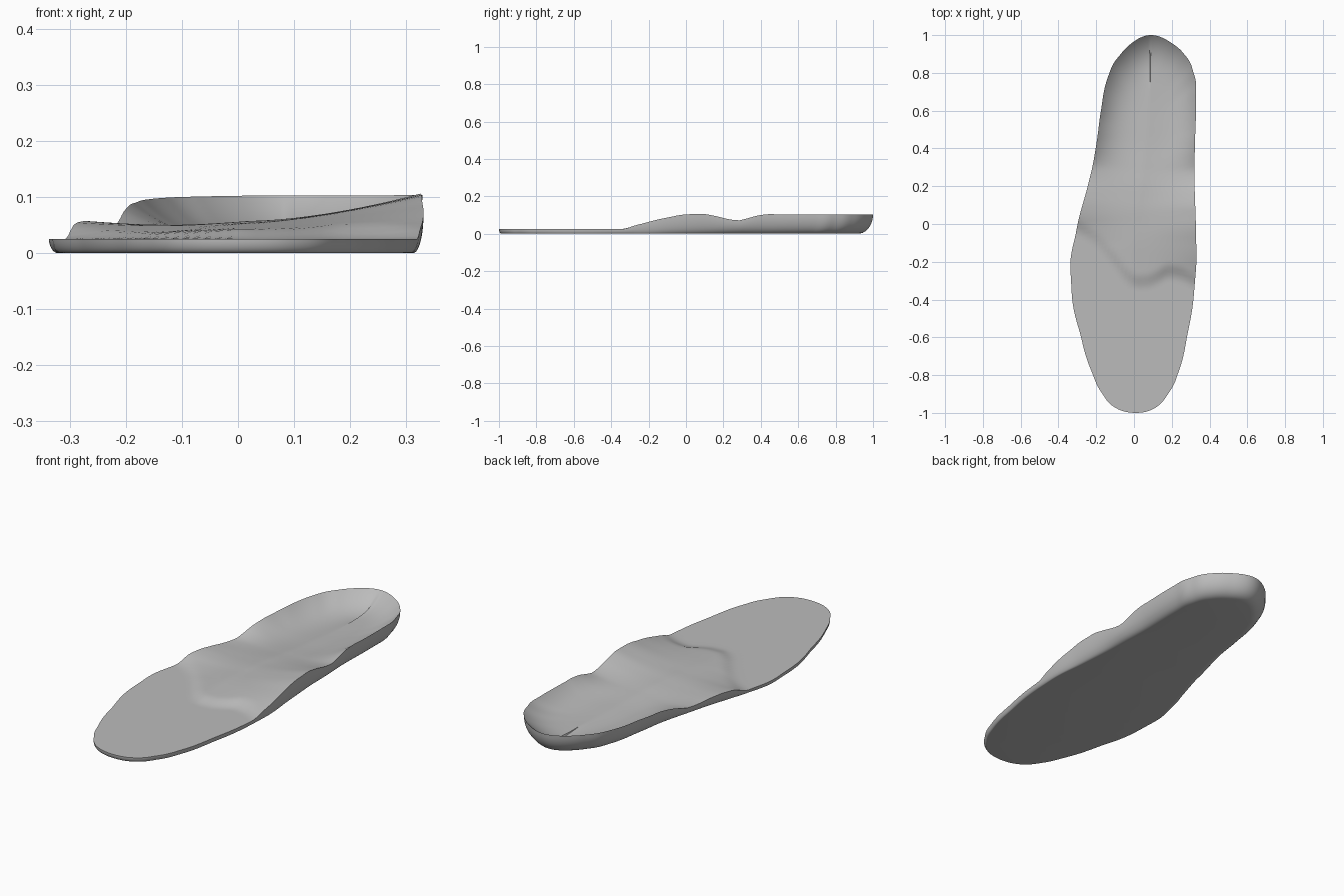
import bpy, bmesh, math
from mathutils import Vector

cube = bpy.data.objects.get("Cube")
if cube:
    bpy.data.objects.remove(cube, do_unlink=True)


def curve(knots, key=lambda v: v):
    """Smooth interpolating function through (position, value) pairs."""
    xs = [key(k) for k, _ in knots]
    vs = [v for _, v in knots]
    n = len(xs)
    slope = [(vs[min(i + 1, n - 1)] - vs[max(i - 1, 0)]) /
             (xs[min(i + 1, n - 1)] - xs[max(i - 1, 0)]) for i in range(n)]

    def f(value):
        x = min(max(key(value), xs[0]), xs[-1])
        i = next((j for j in range(n - 1) if x <= xs[j + 1]), n - 2)
        h = xs[i + 1] - xs[i]
        t = (x - xs[i]) / h
        a = vs[i] + slope[i] * h * t
        b = vs[i + 1] - slope[i + 1] * h * (1 - t)
        w = t * t * (3 - 2 * t)
        return a * (1 - w) + b * w
    return f


def angle(y):
    return math.acos(max(-1, min(1, -y)))


# Outline edges, smooth in angle so both tips are round
left_x = curve([(-1, .01), (-.98, -.085), (-.9, -.167), (-.8, -.217), (-.6, -.28),
                (-.3, -.333), (-.05, -.308), (.2, -.245), (.4, -.203), (.6, -.175),
                (.8, -.13), (.9, -.07), (.97, .005), (1, .09)], angle)
right_x = curve([(-1, .01), (-.98, .1), (-.9, .18), (-.8, .23), (-.6, .28),
                 (-.3, .323), (-.05, .328), (.2, .321), (.4, .322), (.7, .328),
                 (.8, .315), (.9, .265), (.97, .18), (1, .09)], angle)

# Rim heights, floor height, wall steepness and underside rounding along the length
right_rim = curve([(-.36, .026), (-.25, .05), (-.1, .086), (.05, .105), (.15, .096),
                   (.26, .073), (.32, .08), (.4, .1), (.5, .103), (1, .103)])
left_rim = curve([(-.1, .026), (0, .045), (.07, .056), (.16, .054), (.28, .046),
                  (.34, .057), (.42, .079), (.55, .09), (.7, .096), (1, .103)])
floor_z = curve([(-.35, .038), (-.2, .046), (0, .055), (.15, .056), (.3, .047),
                 (.5, .037), (.8, .032), (1, .032)])
steepness = curve([(-.2, 1.6), (.1, 1.7), (.3, 2.6), (.5, 3.6), (1, 3.6)])
rounding = curve([(-1, .015), (-.3, .015), (0, .035), (.3, .05), (.6, .07), (1, .08)])
crease_y = curve([(-.32, -.05), (-.2, -.13), (-.1, -.24), (-.03, -.325), (.05, -.35),
                  (.12, -.33), (.2, -.3), (.33, -.36)])
SOLE = .025


def top_z(x, y, s, side):
    rim = right_rim(y) if side > 0 else left_rim(y)
    z = floor_z(y) + (rim - floor_z(y)) * s ** steepness(y)
    if side < 0:
        z -= .007 * math.sin(math.pi * s)
    t = min(max((y - crease_y(x)) / .09, 0), 1)
    return SOLE + (z - SOLE) * t * t * (3 - 2 * t)


def spine(y):
    c = y * .72
    return Vector(((left_x(c) + right_x(c)) / 2, c))


# Closed outline: up the right edge, back down the left edge
STEPS, RINGS, WALL = 130, 26, 10
rows = [-math.cos(math.pi * i / STEPS) for i in range(STEPS + 1)]
outline = [(Vector((right_x(y), y)), 1) for y in rows]
outline += [(Vector((left_x(y), y)), -1) for y in rows[-2:0:-1]]

bm = bmesh.new()
rings = []

# Top surface, from the spine out to the rim
for k in range(RINGS + 1):
    s = math.sin(math.pi / 2 * k / RINGS)
    ring = []
    for p, side in outline:
        q = spine(p.y).lerp(p, s)
        ring.append(bm.verts.new((q.x, q.y, top_z(q.x, q.y, s, side))))
    rings.append(ring)

# Rounded side wall, curling in under the rim
for k in range(1, WALL + 1):
    a = math.pi / 2 * k / WALL
    ring = []
    for p, side in outline:
        inward = (spine(p.y) - p).normalized()
        q = p + inward * rounding(p.y) * (1 - math.cos(a))
        z = top_z(p.x, p.y, 1, side) * (1 - math.sin(a))
        ring.append(bm.verts.new((q.x, q.y, z)))
    rings.append(ring)

for a, b in zip(rings, rings[1:]):
    for i in range(len(a)):
        j = (i + 1) % len(a)
        bm.faces.new((a[i], b[i], b[j], a[j]))

# Flat underside
bm.faces.new(rings[-1])
bmesh.ops.remove_doubles(bm, verts=bm.verts[:], dist=.0002)
bmesh.ops.recalc_face_normals(bm, faces=bm.faces[:])

mesh = bpy.data.meshes.new("insole")
bm.to_mesh(mesh)
bm.free()
insole = bpy.data.objects.new("insole", mesh)
bpy.context.collection.objects.link(insole)

# Plain grey material
grey = bpy.data.materials.new("plain grey")
grey.use_nodes = True
grey.diffuse_color = (.5, .5, .5, 1)
grey.node_tree.nodes["Principled BSDF"].inputs["Base Color"].default_value = (.5, .5, .5, 1)
mesh.materials.append(grey)

bpy.ops.object.select_all(action='DESELECT')
insole.select_set(True)
bpy.context.view_layer.objects.active = insole
bpy.ops.object.shade_smooth_by_angle(angle=math.radians(40))
